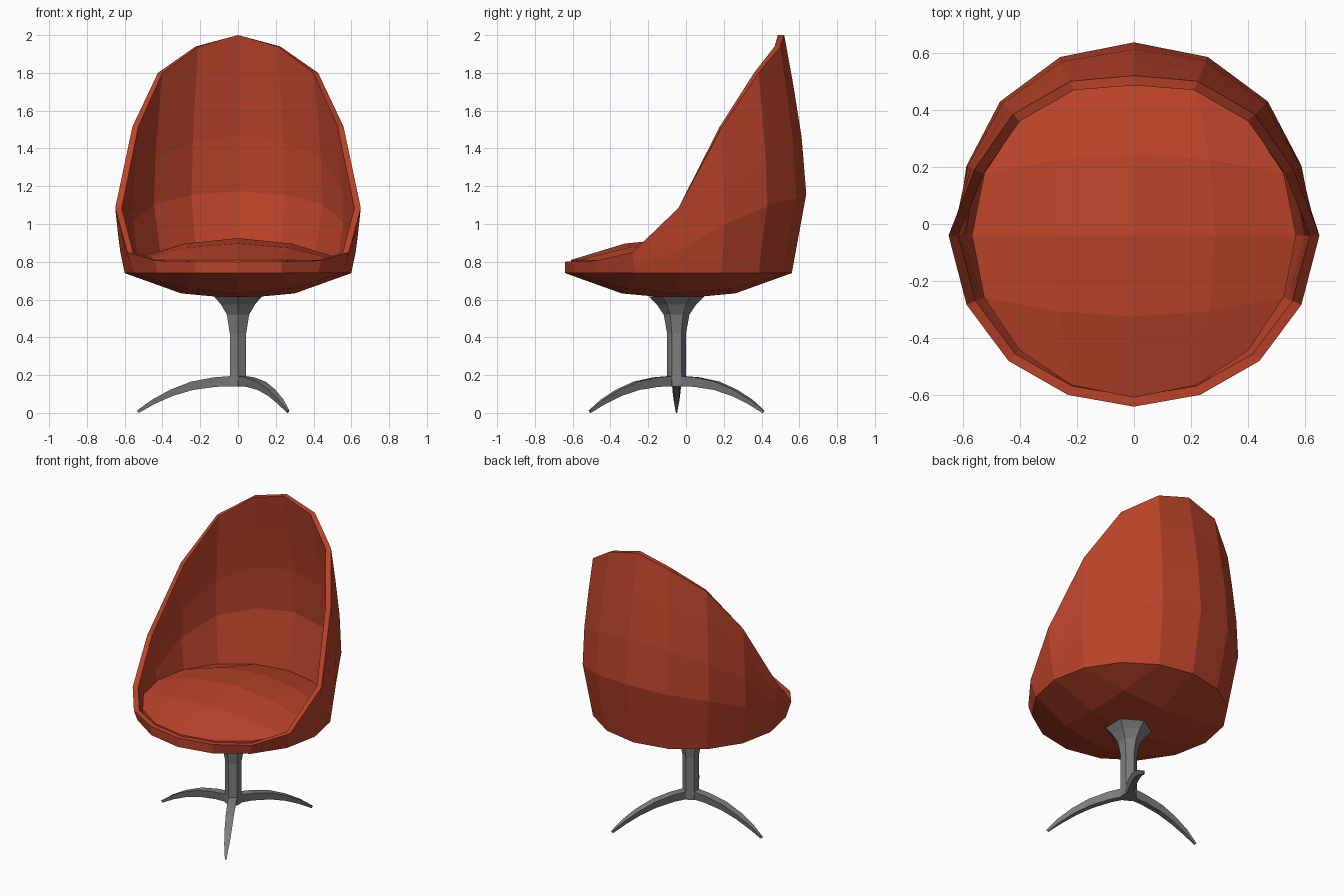
import bpy, bmesh, math
from mathutils import Vector, Matrix

if "Cube" in bpy.data.objects:
    bpy.data.objects.remove(bpy.data.objects["Cube"])

CY = -0.04          # seat centre in y
SIDES = 16


def material(name, rgb):
    m = bpy.data.materials.new(name)
    m.diffuse_color = (*rgb, 1)
    m.use_nodes = True
    m.node_tree.nodes["Principled BSDF"].inputs["Base Color"].default_value = m.diffuse_color
    return m


red = material("orange red", (0.50, 0.057, 0.023))
grey = material("metal grey", (0.21, 0.205, 0.21))


def finish(name, bm, mat):
    bmesh.ops.remove_doubles(bm, verts=bm.verts, dist=0.0005)
    bmesh.ops.recalc_face_normals(bm, faces=bm.faces)
    me = bpy.data.meshes.new(name)
    bm.to_mesh(me)
    bm.free()
    me.materials.append(mat)
    ob = bpy.data.objects.new(name, me)
    bpy.context.collection.objects.link(ob)
    return ob


def polar(r, k, z):
    a = math.pi / 2 - 2 * math.pi * k / SIDES      # k = 0 is the back
    return (r * math.cos(a), CY + r * math.sin(a), z)


def bridge(bm, rings, closed=True):
    n = len(rings[0])
    for a, b in zip(rings, rings[1:]):
        for i in range(n if closed else n - 1):
            j = (i + 1) % n
            bm.faces.new((a[i], a[j], b[j], b[i]))


def dome(bm, radius, z_edge, z_mid, power):
    """4 x 4 grid bent onto a 16-sided disc, domed in z."""
    grid = {}
    for i in range(-2, 3):
        for j in range(-2, 3):
            u, v = i / 2, j / 2
            if max(abs(i), abs(j)) == 2:           # snap border to regular 16-gon
                if abs(i) == 2:
                    a = math.pi / 4 * v / u + (math.pi if u < 0 else 0)
                else:
                    a = math.pi / 2 - math.pi / 4 * u / v + (math.pi if v < 0 else 0)
                x, y = math.cos(a), math.sin(a)
            else:
                x, y = u * math.sqrt(1 - v * v / 2), v * math.sqrt(1 - u * u / 2)
            h = math.hypot(x, y) ** power
            grid[i, j] = bm.verts.new((radius * x, CY + radius * y, z_mid + (z_edge - z_mid) * h))
    for i in range(-2, 2):
        for j in range(-2, 2):
            bm.faces.new((grid[i, j], grid[i + 1, j], grid[i + 1, j + 1], grid[i, j + 1]))


# Shell: rim radius and height per column, from back (0) to front (8)
RIM = [(0.56, 2.0), (0.585, 1.94), (0.60, 1.80), (0.605, 1.515), (0.65, 1.085),
       (0.635, 0.85), (0.622, 0.806), (0.605, 0.802), (0.60, 0.80)]
ROWS = [(0, 0), (0.333, 0.09), (0.57, 0.075), (0.80, 0.038), (1, 0)]   # fraction, bulge


def wall(bm, inset, z0):
    rings = []
    for t, bulge in ROWS:
        ring = []
        for k in range(SIDES):
            r, z = RIM[min(k, SIDES - k)]
            s = ((z - 0.74) / 1.26) ** 2
            rad = 0.60 + (r - 0.60) * t + bulge * s - inset
            ring.append(bm.verts.new(polar(rad, k, z0 + (z - z0) * t)))
        rings.append(ring)
    bridge(bm, rings)
    return rings


bm = bmesh.new()
outer = wall(bm, 0, 0.74)
inner = wall(bm, 0.034, 0.76)
bridge(bm, [outer[-1], inner[-1]])
dome(bm, 0.60, 0.74, 0.605, 2.3)
bm.faces.new(inner[0])
finish("seat_shell", bm, red)

# Cushion: domed top with a short skirt
bm = bmesh.new()
dome(bm, 0.568, 0.81, 0.925, 2.0)
bridge(bm, [[bm.verts.new(polar(0.568, k, z)) for k in range(SIDES)] for z in (0.81, 0.77)])
finish("seat_cushion", bm, red)

# Pedestal: hexagonal stem flaring under the seat
LY = -0.05
bm = bmesh.new()
rings = []
for r, z in [(0.05, 0.14), (0.05, 0.195), (0.05, 0.42), (0.068, 0.52), (0.105, 0.575), (0.145, 0.615)]:
    rings.append([bm.verts.new((r * math.cos(a), LY + r * math.sin(a), z))
                  for a in (math.pi / 2 + k * math.pi / 3 for k in range(6))])
bridge(bm, rings)
bm.faces.new(rings[0])
bm.faces.new(rings[-1])
finish("pedestal_stem", bm, grey)

# Legs: (outer x, top z), (x, bottom z), half width
LEG = [(0.035, 0.195, 0.035, 0.14, 0.027), (0.13, 0.188, 0.12, 0.138, 0.026),
       (0.25, 0.165, 0.24, 0.121, 0.025), (0.36, 0.122, 0.345, 0.09, 0.022),
       (0.455, 0.07, 0.44, 0.048, 0.016), (0.535, 0.012, 0.525, 0.0, 0.005)]
for n, ang in enumerate((180, 60, -60)):
    bm = bmesh.new()
    rings = [[bm.verts.new(p) for p in ((xt, -w, zt), (xt, w, zt), (xb, w * 0.7, zb), (xb, -w * 0.7, zb))]
             for xt, zt, xb, zb, w in LEG]
    bridge(bm, rings)
    bm.faces.new(rings[0])
    bm.faces.new(rings[-1])
    bm.transform(Matrix.Translation((0, LY, 0)) @ Matrix.Rotation(math.radians(ang), 4, 'Z'))
    finish("leg_%d" % (n + 1), bm, grey)
